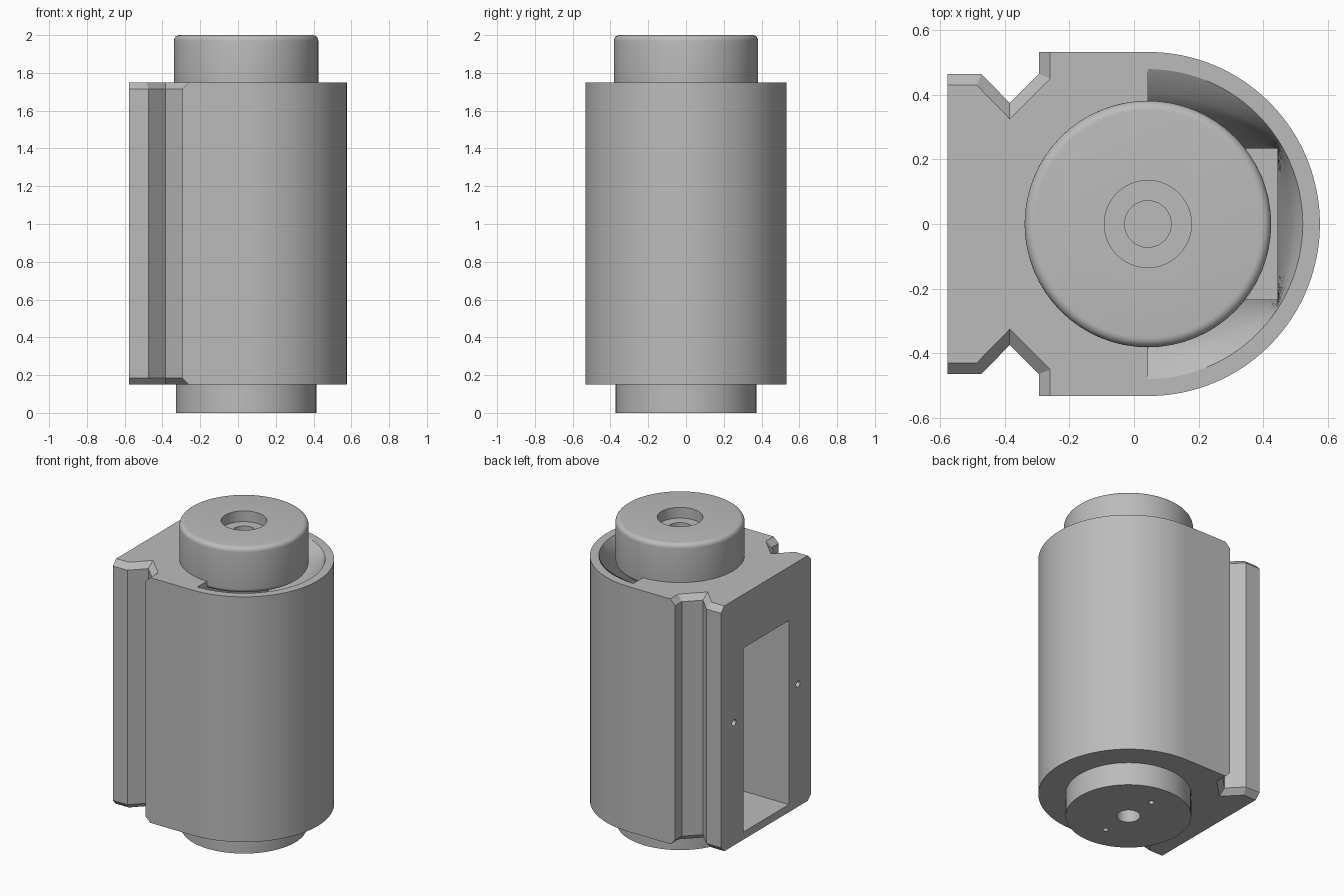
import bpy, bmesh, math
from mathutils import Vector

if "Cube" in bpy.data.objects:
    bpy.data.objects.remove(bpy.data.objects["Cube"])

AXIS = 0.043                      # x of the cylinder axis
BOTTOM, TOP = 0.15, 1.75          # ends of the housing
CHAMFER = 0.035

grey = bpy.data.materials.new("neutral_grey")
grey.use_nodes = True
grey.diffuse_color = (0.5, 0.5, 0.5, 1)
grey.node_tree.nodes["Principled BSDF"].inputs["Base Color"].default_value = (0.5, 0.5, 0.5, 1)


def loft(name, rings):
    """Closed solid through rings that share a point count."""
    bm = bmesh.new()
    loops = [[bm.verts.new(p) for p in ring] for ring in rings]
    n = len(loops[0])
    for a, b in zip(loops, loops[1:]):
        for i in range(n):
            j = (i + 1) % n
            bm.faces.new((a[i], a[j], b[j], b[i]))
    bm.faces.new(loops[0])
    bm.faces.new(loops[-1])
    bmesh.ops.recalc_face_normals(bm, faces=bm.faces)
    mesh = bpy.data.meshes.new(name)
    bm.to_mesh(mesh)
    bm.free()
    obj = bpy.data.objects.new(name, mesh)
    obj.data.materials.append(grey)
    bpy.context.collection.objects.link(obj)
    return obj


def circle(x, y, z, r, n=64):
    return [(x + r * math.cos(math.tau * i / n), y + r * math.sin(math.tau * i / n), z)
            for i in range(n)]


def upright(name, z0, z1, r, x=AXIS, y=0, n=64):
    return loft(name, [circle(x, y, z0, r, n), circle(x, y, z1, r, n)])


def cut(target, cutters):
    bpy.context.view_layer.objects.active = target
    for c in cutters:
        mod = target.modifiers.new("cut", "BOOLEAN")
        mod.operation, mod.solver, mod.object = "DIFFERENCE", "EXACT", c
        bpy.ops.object.modifier_apply(modifier=mod.name)
        bpy.data.objects.remove(c)


def smooth(obj):
    bpy.ops.object.select_all(action="DESELECT")
    obj.select_set(True)
    bpy.context.view_layer.objects.active = obj
    bpy.ops.object.shade_smooth_by_angle(angle=math.radians(28))


# Housing: rounded front wall, V grooves on both sides, grooves flared at the ends
def housing_ring(z, flare):
    R = 0.533
    half = [(AXIS + R * math.cos(a), R * math.sin(a))
            for a in (math.pi / 2 * i / 40 for i in range(41))]
    half += [(-0.295 + flare, R), (-0.295 + flare, 0.465 - 0.4 * flare),
             (-0.385, 0.375 - 1.4 * flare), (-0.473 - 0.4 * flare, 0.465 - flare),
             (-0.578, 0.465 - flare)]
    pts = half + [(x, -y) for x, y in reversed(half[1:])]
    return [(x, y, z) for x, y in pts]


housing = loft("housing", [housing_ring(BOTTOM, CHAMFER), housing_ring(BOTTOM + CHAMFER, 0),
                           housing_ring(TOP - CHAMFER, 0), housing_ring(TOP, CHAMFER)])

# Rectangular pocket entering from the flat end
POCKET_END, POCKET_Y, POCKET_TOP = 0.445, 0.235, 1.40


def rectangle(z):
    return [(x, y * POCKET_Y, z) for x, y in
            ((-0.7, -1), (POCKET_END, -1), (POCKET_END, 1), (-0.7, 1))]


pocket = loft("pocket_cutter", [rectangle(0.2), rectangle(POCKET_TOP)])

# Duct blending from a half disc at the top into the pocket
corner = math.acos(0.4 / 0.48)
upper = []
lower = []
N = 16
inset = 0.001
for k in range(3 * N + 1):
    seg, t = min(k // N, 2), (k - min(k // N, 2) * N) / N
    angles = (math.pi / 2, corner, -corner, -math.pi / 2)
    ends = [Vector(p) for p in ((AXIS, POCKET_Y - inset), (POCKET_END - inset, POCKET_Y - inset),
                                (POCKET_END - inset, inset - POCKET_Y), (AXIS, inset - POCKET_Y))]
    a = angles[seg] + (angles[seg + 1] - angles[seg]) * t
    upper.append(Vector((AXIS + 0.48 * math.cos(a), 0.48 * math.sin(a))))
    lower.append(ends[seg].lerp(ends[seg + 1], t))


def duct_ring(s, z):
    return [(*p.lerp(q, s), z) for p, q in zip(upper, lower)]


rings = [duct_ring(0, TOP + 0.05)]
for i in range(9):
    t = i / 8
    s = 0.5 * t + 0.5 * math.sqrt(1 - (1 - t) ** 2)
    rings.append(duct_ring(s, TOP - (TOP - POCKET_TOP) * t))
rings.append(duct_ring(1, POCKET_TOP - 0.05))
duct = loft("duct_cutter", rings)

# Screw holes beside the pocket
screws = []
for side in (-1, 1):
    ends = [[(x, side * 0.33 + b, 0.95 + c) for b, c, _ in circle(0, 0, 0, 0.02, 20)]
            for x in (-0.7, -0.45)]
    screws.append(loft("screw_cutter", ends))

cut(housing, [pocket, duct] + screws)
smooth(housing)

# Top cap with rounded rims and a stepped bore
ROUND = 0.03
cap_rings = []
for z, sign in ((1.70 + ROUND, -1), (2.0 - ROUND, 1)):
    arc = [math.pi / 2 * i / 6 for i in range(7)]
    if sign < 0:
        arc.reverse()
    for a in arc:
        cap_rings.append(circle(AXIS, 0, z + sign * ROUND * math.sin(a),
                                0.382 - ROUND + ROUND * math.cos(a)))
cap = loft("top_cap", cap_rings)
cut(cap, [upright("counterbore_cutter", 1.93, 2.1, 0.135),
          upright("bore_cutter", 1.85, 2.1, 0.072)])
smooth(cap)

# Bottom boss with a centre bore and two pin holes
boss = upright("bottom_boss", 0, BOTTOM + 0.01, 0.372)
cut(boss, [upright("bore_cutter", -0.1, 0.12, 0.07)] +
    [upright("pin_cutter", -0.1, 0.1, 0.017, y=s * 0.21, n=20) for s in (-1, 1)])
smooth(boss)
